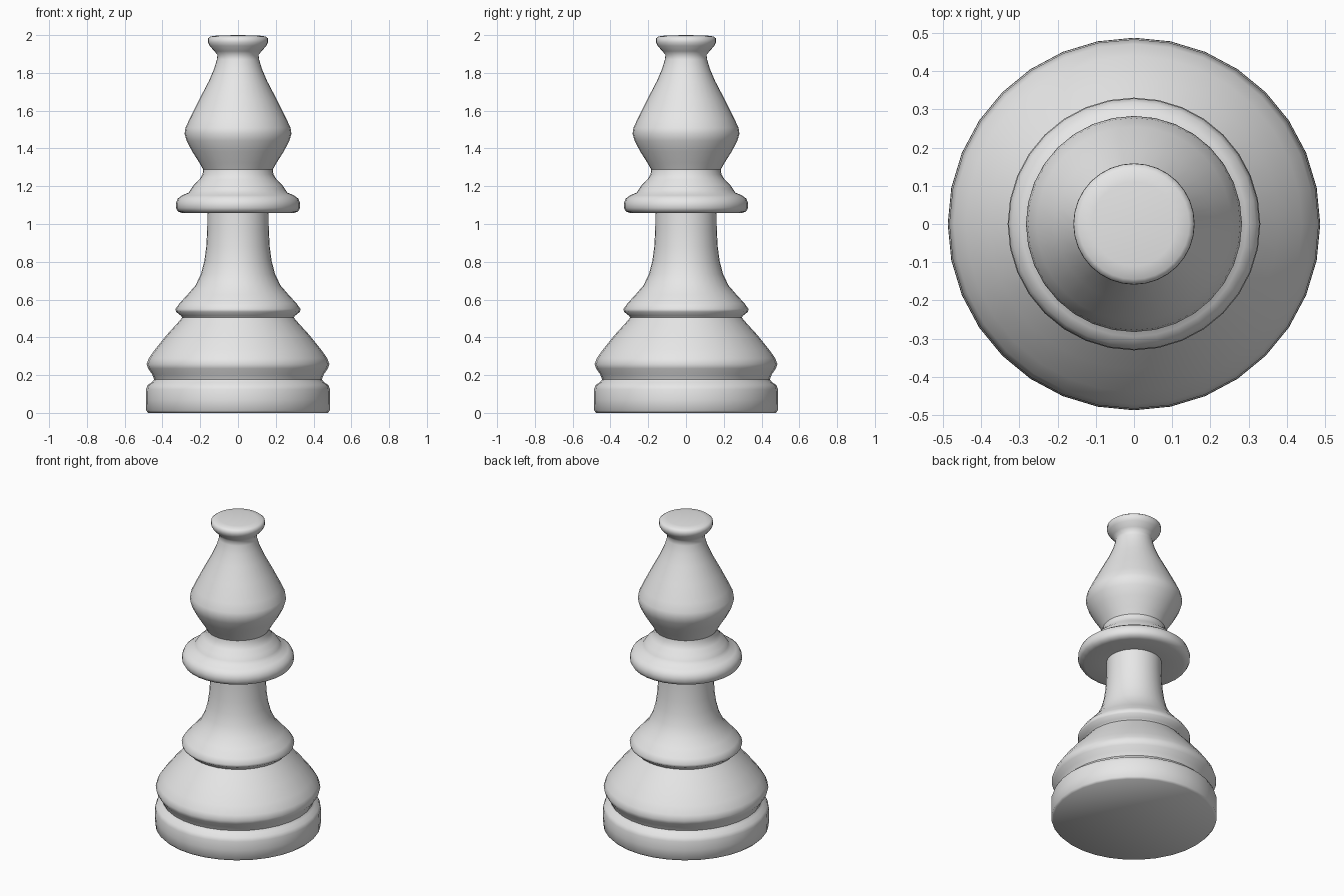
import bpy, bmesh, math

SEGMENTS = 32

ivory = bpy.data.materials.new("light_grey")
ivory.diffuse_color = (0.8, 0.8, 0.8, 1)


def lathe(name, profile):
    """Revolve (radius, height) points around z; a radius of 0 closes the end."""
    bm = bmesh.new()
    rings = []
    for r, z in profile:
        if r == 0:
            rings.append([bm.verts.new((0, 0, z))] * SEGMENTS)
        else:
            rings.append([bm.verts.new((r * math.cos(2 * math.pi * i / SEGMENTS),
                                        r * math.sin(2 * math.pi * i / SEGMENTS), z))
                          for i in range(SEGMENTS)])
    for a, b in zip(rings, rings[1:]):
        for i in range(SEGMENTS):
            j = (i + 1) % SEGMENTS
            quad = list(dict.fromkeys((a[i], a[j], b[j], b[i])))
            bm.faces.new(quad)
    me = bpy.data.meshes.new(name)
    bm.to_mesh(me)
    bm.free()
    me.materials.append(ivory)
    ob = bpy.data.objects.new(name, me)
    bpy.context.collection.objects.link(ob)
    bpy.ops.object.select_all(action='DESELECT')
    ob.select_set(True)
    bpy.context.view_layer.objects.active = ob
    bpy.ops.object.shade_smooth_by_angle(angle=math.radians(50))


# foot: plinth disc
lathe("foot", [(0, 0), (0.475, 0), (0.486, 0.012), (0.488, 0.07), (0.487, 0.125),
               (0.478, 0.148), (0.455, 0.163), (0.444, 0.178)])

# body: bulge, ridge and slender stem
lathe("body", [(0.444, 0.178), (0.455, 0.205), (0.476, 0.235), (0.484, 0.258),
               (0.472, 0.29), (0.44, 0.335), (0.38, 0.41), (0.325, 0.47),
               (0.295, 0.505), (0.303, 0.515), (0.328, 0.535), (0.331, 0.55),
               (0.31, 0.58), (0.268, 0.625), (0.225, 0.675), (0.196, 0.735),
               (0.178, 0.805), (0.168, 0.88), (0.163, 0.97), (0.162, 1.062)])

# collar under the head
lathe("collar", [(0.162, 1.062), (0.29, 1.057), (0.318, 1.066), (0.329, 1.085),
                 (0.329, 1.11), (0.319, 1.135), (0.295, 1.152), (0.262, 1.166),
                 (0.249, 1.185), (0.235, 1.207), (0.205, 1.235), (0.188, 1.262),
                 (0.184, 1.288)])

# head: teardrop with flared cap
lathe("head", [(0.184, 1.288), (0.205, 1.325), (0.243, 1.385), (0.272, 1.44),
               (0.283, 1.478), (0.278, 1.51), (0.255, 1.56), (0.205, 1.66),
               (0.155, 1.755), (0.127, 1.82), (0.112, 1.87), (0.109, 1.895),
               (0.125, 1.915), (0.15, 1.943), (0.159, 1.962), (0.158, 1.983),
               (0.145, 1.993), (0.11, 1.998), (0, 2.0)])
